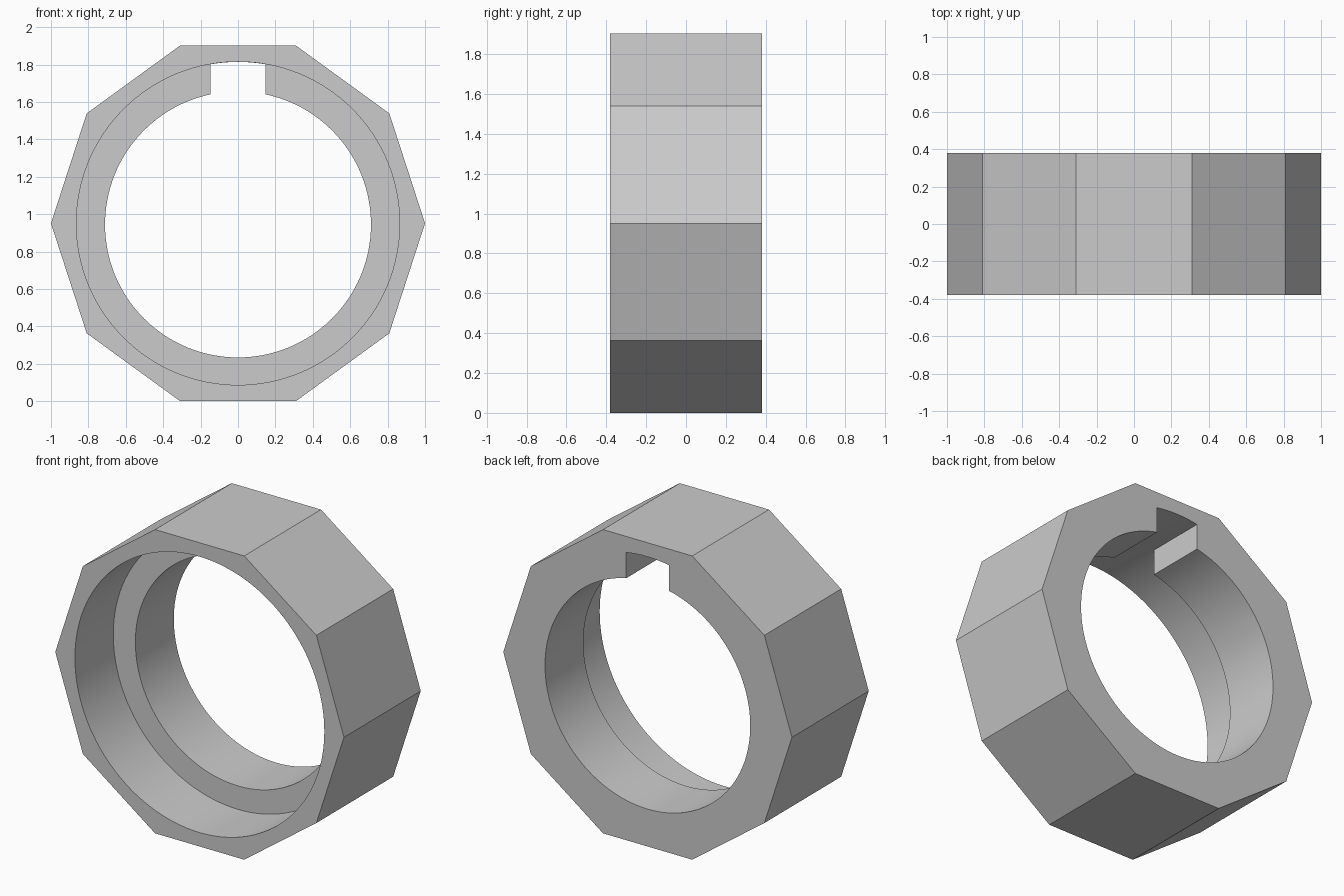
import bpy
import bmesh
from math import sin, cos, asin, pi, sqrt

cube = bpy.data.objects.get("Cube")
if cube:
    bpy.data.objects.remove(cube, do_unlink=True)

MID_Z = sin(2 * pi / 5)       # half height of a decagon of radius 1
BORE_Z = MID_Z - 0.006        # narrow bore sits slightly low
HALF_DEPTH = 0.38
WIDE_R, NARROW_R = 0.864, 0.711
KEY_HALF = 0.148

grey = bpy.data.materials.new("plain grey")
grey.use_nodes = True
grey.diffuse_color = (0.6, 0.6, 0.6, 1)
grey.node_tree.nodes["Principled BSDF"].inputs["Base Color"].default_value = (0.6, 0.6, 0.6, 1)


def arc(radius, z, start, end, steps):
    """Points along an arc in the XZ plane, both ends included."""
    angles = [start + (end - start) * i / steps for i in range(steps + 1)]
    return [(radius * cos(a), z + radius * sin(a)) for a in angles]


def prism(name, outline, y0, y1):
    """Extrude an XZ outline from y0 to y1."""
    bm = bmesh.new()
    face = bm.faces.new([bm.verts.new((x, y0, z)) for x, z in outline])
    moved = bmesh.ops.extrude_face_region(bm, geom=[face])["geom"]
    bmesh.ops.translate(bm, vec=(0, y1 - y0, 0),
                        verts=[v for v in moved if isinstance(v, bmesh.types.BMVert)])
    bmesh.ops.recalc_face_normals(bm, faces=bm.faces)
    mesh = bpy.data.meshes.new(name)
    bm.to_mesh(mesh)
    bm.free()
    mesh.materials.append(grey)
    obj = bpy.data.objects.new(name, mesh)
    bpy.context.collection.objects.link(obj)
    return obj


# Ten-sided outer body
ring = prism("decagon_ring", arc(1, MID_Z, 0, 2 * pi, 10)[:-1], -HALF_DEPTH, HALF_DEPTH)

# Wide bore in the front half
wide = prism("wide_bore_cutter", arc(WIDE_R, MID_Z, 0, 2 * pi, 128)[:-1], -0.5, 0)

# Narrow bore with a keyway, the keyway roof following the wide bore
roof_r = WIDE_R - 0.001
narrow_gap = asin(KEY_HALF / NARROW_R)
roof_gap = asin(KEY_HALF / roof_r)
outline = arc(NARROW_R, BORE_Z, pi / 2 + narrow_gap, 5 * pi / 2 - narrow_gap, 120)
outline += arc(roof_r, MID_Z, pi / 2 - roof_gap, pi / 2 + roof_gap, 12)
narrow = prism("keyed_bore_cutter", outline, -0.1, 0.5)

# Cut both bores, then remove the cutters
for cutter in (wide, narrow):
    mod = ring.modifiers.new(cutter.name, 'BOOLEAN')
    mod.operation = 'DIFFERENCE'
    mod.solver = 'EXACT'
    mod.object = cutter
    bpy.ops.object.select_all(action='DESELECT')
    bpy.context.view_layer.objects.active = ring
    ring.select_set(True)
    bpy.ops.object.modifier_apply(modifier=mod.name)
    bpy.data.objects.remove(cutter, do_unlink=True)

# Smooth bores with crisp edges
bpy.ops.object.shade_smooth_by_angle(angle=pi / 9)
